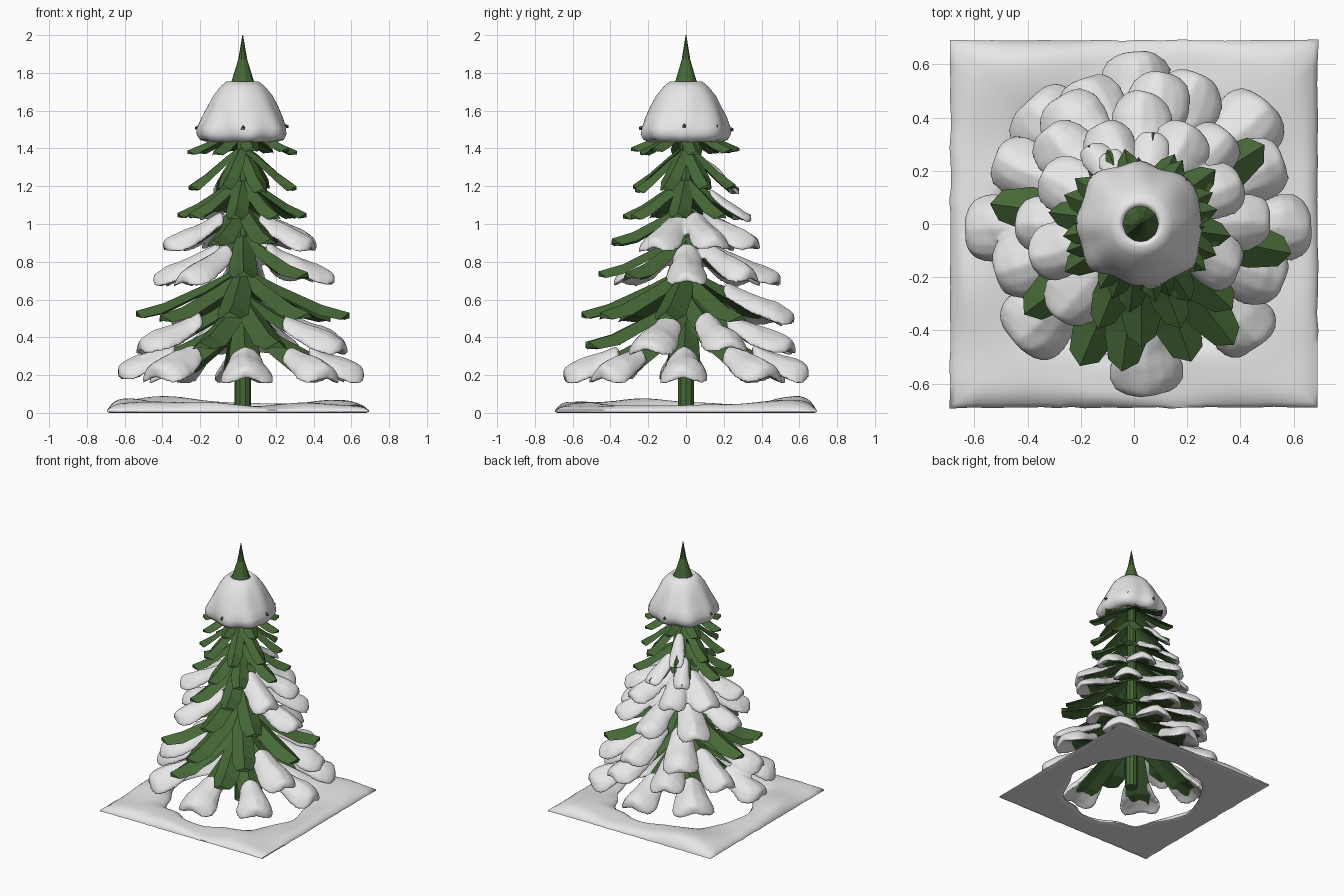
import bpy, bmesh, math, random
from mathutils import Vector, noise

random.seed(4)
if "Cube" in bpy.data.objects:
    bpy.data.objects.remove(bpy.data.objects["Cube"])

CENTRE = Vector((0.025, 0, 0))


def material(name, colour):
    m = bpy.data.materials.new(name)
    m.use_nodes = True
    m.diffuse_color = colour
    m.node_tree.nodes["Principled BSDF"].inputs["Base Color"].default_value = colour
    return m


GREEN = material("pine green", (0.060, 0.138, 0.037, 1))
SNOW = material("snow white", (0.8, 0.8, 0.8, 1))


def finish(bm, name, mat, smooth=False):
    bmesh.ops.recalc_face_normals(bm, faces=bm.faces)
    mesh = bpy.data.meshes.new(name)
    bm.to_mesh(mesh)
    bm.free()
    mesh.materials.append(mat)
    mesh.shade_smooth() if smooth else mesh.shade_flat()
    ob = bpy.data.objects.new(name, mesh)
    bpy.context.collection.objects.link(ob)
    return ob


def skin(bm, rings, caps=True):
    """Bridge closed rings of points into a tube."""
    loops = [[bm.verts.new(p) for p in ring] for ring in rings]
    n = len(loops[0])
    for a, b in zip(loops, loops[1:]):
        for i in range(n):
            j = (i + 1) % n
            bm.faces.new((a[i], a[j], b[j], b[i]))
    if caps:
        bm.faces.new(loops[0])
        bm.faces.new(loops[-1])
    return loops


def lathe(profile, sides, ripple=lambda a, z: 1.0):
    return [[CENTRE + Vector((r * ripple(a, z) * math.cos(a), r * ripple(a, z) * math.sin(a), z))
             for a in (math.tau * i / sides for i in range(sides))]
            for r, z in profile]


class Branch:
    """A drooping path leaving the trunk at one angle."""
    def __init__(self, angle, tip_z, drop, reach, half, power):
        self.out = Vector((math.cos(angle), math.sin(angle), 0))
        self.side = Vector((-self.out.y, self.out.x, 0))
        self.tip_z, self.drop, self.reach = tip_z, drop, reach
        self.half, self.power = half, power

    def at(self, t):
        z = self.tip_z + self.drop * max(1 - t, 0) ** self.power
        return CENTRE + self.out * (self.reach * t) + Vector((0, 0, z))

    def leaf(self, bm):
        # Folded needle blade: ridge on top, hollow below, pointed tip
        rings = []
        for t, w in ((0.04, 0.45), (0.35, 0.85), (0.78, 1.0), (0.98, 0.68)):
            p, w = self.at(t), w * self.half
            up = Vector((0, 0, w))
            rings.append([p + self.side * w - up * 0.35, p + up * 0.3,
                          p - self.side * w - up * 0.35, p - up * 0.2])
        rings[-1][1] += self.out * 0.04
        rings[-1][3] += self.out * 0.04
        skin(bm, rings)

    def snow(self, bm, start, wide, thick):
        # Broad pad lying on the blade, squarish at the end, leaving the underside bare
        rings, sides = [], 16
        wobble = random.uniform(0.92, 1.1)
        for s, grow in ((0, 0.3), (0.06, 0.62), (0.25, 0.75), (0.45, 0.88), (0.62, 1),
                        (0.78, 1.0), (0.9, 0.85), (0.97, 0.62), (1, 0.35)):
            t = start + (1.1 - start) * s
            w = self.half * wide * grow * wobble
            p = self.at(t) + Vector((0, 0, 0.012 - 0.35 * max(0, t - 0.95) * self.reach))
            ring = []
            for i in range(sides):
                a = math.tau * i / sides
                x, z = math.cos(a), math.sin(a)
                x = math.copysign(abs(x) ** 0.8, x)
                height = thick * 1.3 * z if z > 0 else 0.014 * z
                sag = -0.42 * w * abs(x) ** 1.5
                q = p + self.side * (w * x) + Vector((0, 0, height * grow ** 0.5 + sag))
                ring.append(q + noise.noise_vector(q * 9) * 0.012)
            rings.append(ring)
        skin(bm, rings)


# Tiers: tip height, drop, reach, half width, start angle, curve,
# snow threshold toward the back, snow start, snow width, snow thickness
TIERS = [
    (0.22, 0.31, 0.58, 0.090, 0, 1.4, -2, 0.60, 1.5, 0.052),
    (0.36, 0.27, 0.53, 0.088, 22, 1.4, -0.8, 0.45, 1.42, 0.045),
    (0.51, 0.25, 0.53, 0.084, -10, 1.3, 0.6, 0.38, 1.45, 0.042),
    (0.72, 0.22, 0.44, 0.078, 2, 1.3, -0.65, 0.28, 1.5, 0.040),
    (0.90, 0.20, 0.38, 0.070, 20, 1.3, -0.72, 0.28, 1.5, 0.038),
    (1.03, 0.21, 0.31, 0.062, -10, 1.0, 0.8, 0.40, 1.1, 0.022),
    (1.18, 0.23, 0.265, 0.054, 22, 0.85, 0.85, 0.35, 1.0, 0.016),
    (1.38, 0.14, 0.26, 0.050, 10, 0.85, 3, 0, 1, 0),
    (1.50, 0.14, 0.21, 0.040, 0, 0.85, 3, 0, 1, 0),
]

needles, pads = bmesh.new(), bmesh.new()
for tip_z, drop, reach, half, first, power, limit, start, wide, thick in TIERS:
    for i in range(8):
        angle = math.radians(first + 45 * i + random.uniform(-3, 3))
        b = Branch(angle, tip_z + random.uniform(-0.012, 0.012), drop,
                   reach * random.uniform(0.97, 1.04), half, power)
        b.leaf(needles)
        if math.cos(angle - math.radians(100)) > limit:
            b.snow(pads, start, wide, thick)
finish(needles, "needle_branches", GREEN)

# Snow pads merged into soft clumps
clumps = finish(pads, "branch_snow", SNOW, True)
fuse = clumps.modifiers.new("fuse", "REMESH")
fuse.mode = "VOXEL"
fuse.voxel_size = 0.010
fuse.use_smooth_shade = True
soften = clumps.modifiers.new("soften", "SMOOTH")
soften.factor = 0.5
soften.iterations = 5

# Trunk and pointed top
bm = bmesh.new()
skin(bm, lathe([(0.045, 0.03), (0.042, 0.5), (0.03, 1.75)], 10))
finish(bm, "trunk", GREEN)
bm = bmesh.new()
skin(bm, lathe([(0.085, 1.70), (0.058, 1.76), (0.024, 1.87), (0.002, 2.0)], 10))
finish(bm, "tree_tip", GREEN)


# Snow cap with irregular lobed skirt, hollow underneath
def lobes(a, z):
    depth = max(0, min(1, (1.74 - z) / 0.25))
    bump = noise.noise(Vector((math.cos(a) * 2, math.sin(a) * 2, z * 5)))
    return 1 + depth * (0.03 * math.cos(8 * a) + 0.12 * bump)


bm = bmesh.new()
cap_profile = [(0.06, 1.72), (0.07, 1.75), (0.085, 1.755), (0.12, 1.725), (0.155, 1.68),
               (0.185, 1.62), (0.215, 1.56), (0.235, 1.51), (0.237, 1.475), (0.218, 1.445),
               (0.185, 1.435), (0.15, 1.45), (0.12, 1.49), (0.05, 1.53)]
skin(bm, lathe(cap_profile, 64, lobes))
finish(bm, "snow_cap", SNOW, True)

# Ground snow: square drift with a ragged round opening
bm = bmesh.new()
SIDES, STEPS = 96, 16
MOUNDS = [(-0.38, 0.58, 0.05), (-0.6, -0.2, 0.03), (0.5, 0.5, 0.03), (-0.5, -0.6, 0.02)]


def drift(top):
    rings = []
    for k in range(STEPS + 1):
        s, ring = k / STEPS, []
        for i in range(SIDES):
            a = math.tau * i / SIDES
            d = Vector((math.cos(a), math.sin(a), 0))
            hole = 0.49 + 0.04 * noise.noise(d * 3) + 0.012 * math.cos(8 * a)
            edge = 0.69 / max(abs(d.x), abs(d.y)) * (1 + 0.01 * noise.noise(d * 12))
            p = d * (hole + (edge - hole) * s)
            if top:
                rise = 0.030 + 0.02 * noise.noise(p * 3)
                for x, y, h in MOUNDS:
                    rise += h * math.exp(-((p.x - x) ** 2 + (p.y - y) ** 2) * 25)
                p.z = 0.018 + rise * max(0, 1 - abs(2 * s - 1) ** 4)
            elif 0 < k < STEPS:
                p.z = 0.004
            else:
                p.z = 0.01
            p.z -= 0.004
            ring.append(p)
        rings.append(ring)
    return rings


loops = skin(bm, drift(True) + drift(False)[::-1], False)
for i in range(SIDES):
    j = (i + 1) % SIDES
    bm.faces.new((loops[-1][i], loops[-1][j], loops[0][j], loops[0][i]))
ground = finish(bm, "ground_snow", SNOW, True)
bpy.context.view_layer.objects.active = ground
ground.select_set(True)
bpy.ops.object.shade_smooth_by_angle(angle=math.radians(60))
